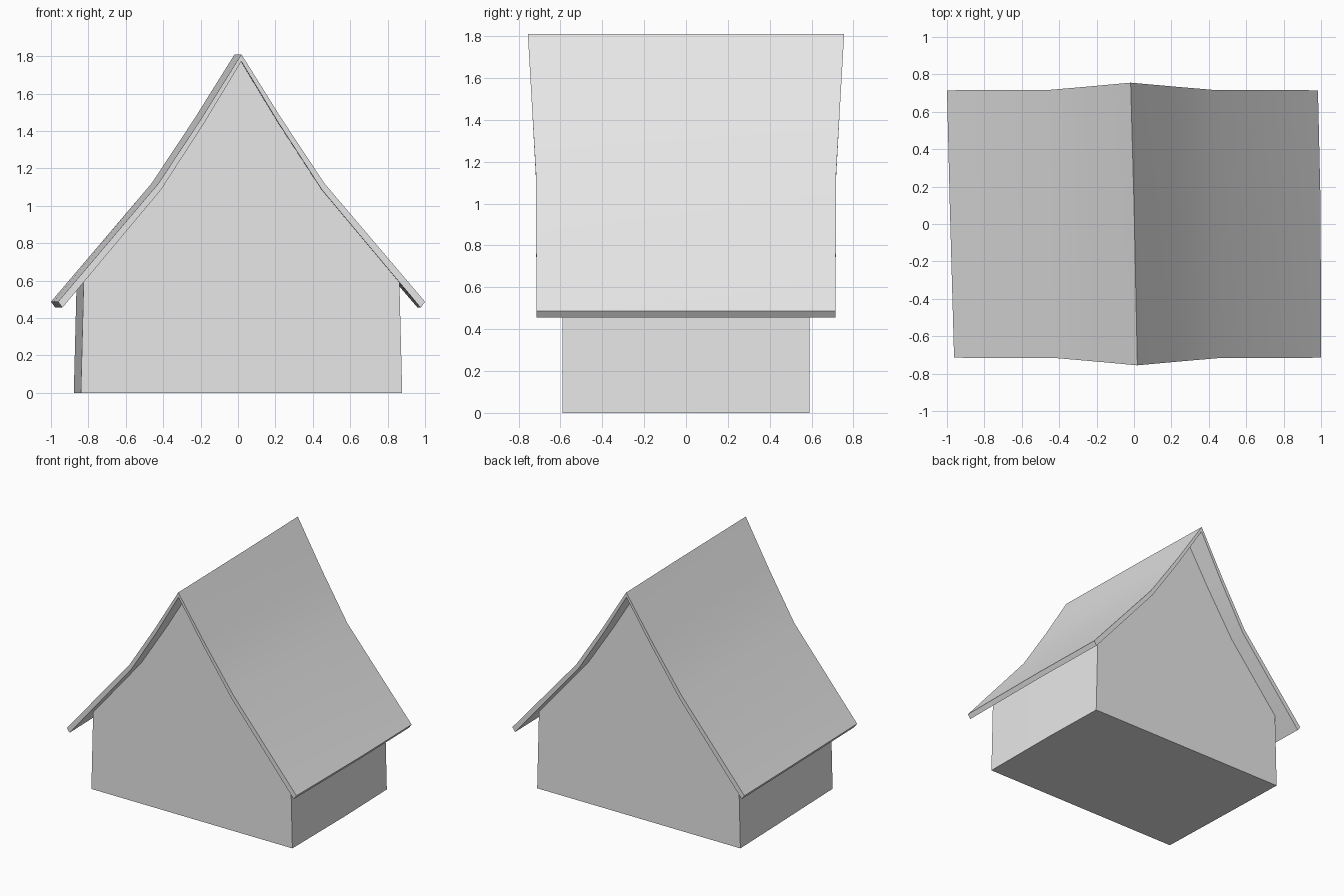
import bpy
import bmesh

cube = bpy.data.objects.get("Cube")
if cube:
    bpy.data.objects.remove(cube, do_unlink=True)

# One plain grey for the whole model
grey = bpy.data.materials.new("plain grey")
grey.use_nodes = True
grey.diffuse_color = (0.8, 0.8, 0.8, 1)
grey.node_tree.nodes["Principled BSDF"].inputs["Base Color"].default_value = (0.8, 0.8, 0.8, 1)

# Slightly crooked cross-sections along the house:
# position along depth, sideways shift, left-hand and right-hand width factors
SECTIONS = [(-1, 0.018, 1.0, 1.002), (0.14, 0.0, 1.005, 1.018), (1, -0.018, 1.002, 1.022)]

# Half profiles from ridge to eave: x, z
ROOF_TOP = [(0, 1.81), (0.213, 1.468), (0.443, 1.12), (0.98, 0.487)]
ROOF_UNDER = [(0, 1.772), (0.2, 1.44), (0.43, 1.085), (0.957, 0.455)]
WALL_TOP = [(x, z + 0.01) for x, z in ROOF_UNDER[:3]] + [(0.843, 0.6)]
WALL_BASE = [(x * 1.018, 0) for x, z in WALL_TOP]


def mirrored(half):
    """Full profile from the negative eave over the ridge to the positive eave."""
    return [(-x, z) for x, z in reversed(half[1:])] + half


def loft(name, upper, lower, depth, flare=0.0):
    """Solid between two profiles, swept through the crooked sections."""
    upper, lower = mirrored(upper), mirrored(lower)
    profile = upper + lower[::-1]
    n = len(profile)
    bm = bmesh.new()
    rings = []
    for y, shift, left, right in SECTIONS:
        ring = []
        for x, z in profile:
            px = x * (left if x < 0 else right) + shift
            out = flare * max(0, (z - 1.1) / 0.7)
            ring.append(bm.verts.new((px, y * (depth + out), z)))
        rings.append(ring)
    # Long surfaces
    for a, b in zip(rings, rings[1:]):
        for i in range(n):
            j = (i + 1) % n
            bm.faces.new((a[i], a[j], b[j], b[i]))
    # Gable ends
    for ring in (rings[0], rings[-1]):
        for i in range(n // 2 - 1):
            bm.faces.new((ring[i], ring[i + 1], ring[n - 2 - i], ring[n - 1 - i]))
    bmesh.ops.recalc_face_normals(bm, faces=bm.faces)
    mesh = bpy.data.meshes.new(name)
    bm.to_mesh(mesh)
    bm.free()
    mesh.materials.append(grey)
    obj = bpy.data.objects.new(name, mesh)
    bpy.context.collection.objects.link(obj)
    # Soft bends, sharp edges
    bpy.ops.object.select_all(action="DESELECT")
    obj.select_set(True)
    bpy.context.view_layer.objects.active = obj
    bpy.ops.object.shade_smooth_by_angle(angle=0.52)
    return obj


loft("house_walls", WALL_TOP, WALL_BASE, 0.59)
loft("flared_roof", ROOF_TOP, ROOF_UNDER, 0.715, 0.04)
